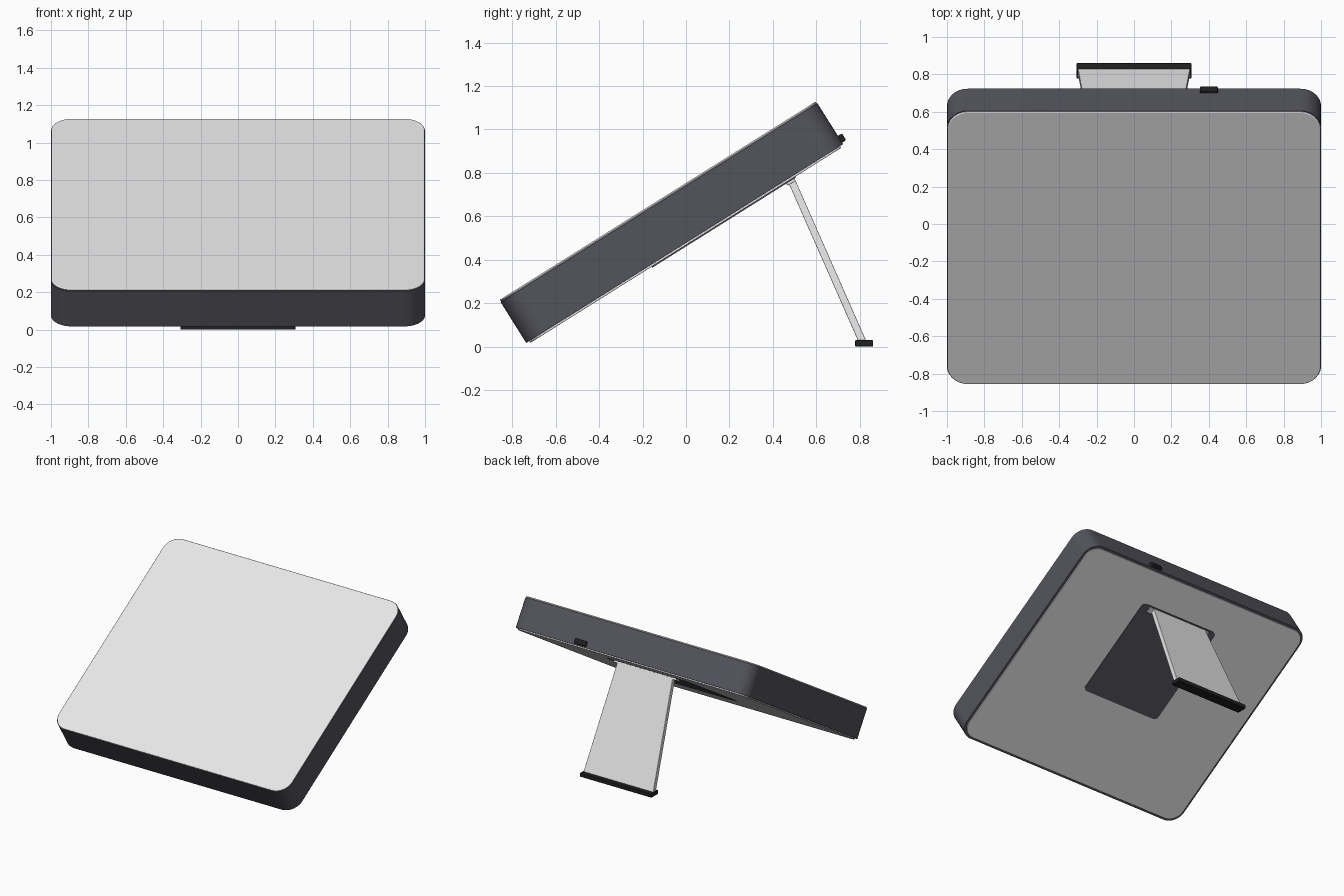
import bpy, bmesh, math
from mathutils import Matrix

if "Cube" in bpy.data.objects:
    bpy.data.objects.remove(bpy.data.objects["Cube"])


def material(name, r, g, b):
    m = bpy.data.materials.new(name)
    m.use_nodes = True
    m.diffuse_color = (r, g, b, 1)
    m.node_tree.nodes["Principled BSDF"].inputs["Base Color"].default_value = (r, g, b, 1)
    return m


light = material("light grey", 0.8, 0.8, 0.8)
dark = material("dark slate", 0.088, 0.088, 0.108)
black = material("black rubber", 0.015, 0.015, 0.015)

# Tilted frame: origin at the centre of the front panel's face
TILT = Matrix.Translation((0, -0.13, 0.672)) @ Matrix.Rotation(math.radians(32.1), 4, "X")


def slab(name, x, y, z, mat, frame, radius=0, soft=0, taper=1):
    """Box over three ranges, with rounded corners in plan, softened rims and a tapered top."""
    bm = bmesh.new()
    bmesh.ops.create_cube(bm, size=1)
    for v in bm.verts:
        v.co = [lo + (c + 0.5) * (hi - lo) for c, (lo, hi) in zip(v.co, (x, y, z))]
        if v.co.z > (z[0] + z[1]) / 2:
            v.co.x *= taper
    if radius:
        upright = [e for e in bm.edges if abs(e.verts[0].co.z - e.verts[1].co.z) > 1e-4]
        bmesh.ops.bevel(bm, geom=upright, offset=radius, segments=12, affect="EDGES", profile=0.5)
    bmesh.ops.recalc_face_normals(bm, faces=bm.faces)
    me = bpy.data.meshes.new(name)
    bm.to_mesh(me)
    bm.free()
    me.materials.append(mat)
    ob = bpy.data.objects.new(name, me)
    bpy.context.collection.objects.link(ob)
    ob.matrix_world = frame
    if soft:
        mod = ob.modifiers.new("soft rim", "BEVEL")
        mod.width, mod.segments = soft, 3
        mod.limit_method, mod.angle_limit = "ANGLE", math.radians(40)
    bpy.ops.object.select_all(action="DESELECT")
    ob.select_set(True)
    bpy.context.view_layer.objects.active = ob
    bpy.ops.object.shade_smooth_by_angle(angle=math.radians(35))
    return ob


def around(half, centre=0):
    return (centre - half, centre + half)


# Main case with its front and back panels
slab("case_body", around(1), around(0.861), (-0.233, -0.011), dark, TILT, 0.11)
slab("front_panel", around(0.998), around(0.859), (-0.011, 0), light, TILT, 0.11, 0.006)
slab("back_panel", around(0.984), around(0.845), (-0.243, -0.233), light, TILT, 0.1, 0.003)

# Mounting plate, hinge and rear socket
slab("mounting_plate", around(0.335), around(0.39, 0.205), (-0.248, -0.243), dark, TILT, 0.03)
slab("hinge_bar", around(0.27), around(0.022, 0.565), (-0.26, -0.247), light, TILT, 0, 0.003)
slab("rear_socket", around(0.048, 0.4), (0.84, 0.883), (-0.225, -0.188), black, TILT, 0, 0.006)

# Folding leg and its rubber foot
LEG = Matrix.Translation((0, 0.816, 0.015)) @ Matrix.Rotation(math.atan2(0.326, 0.74), 4, "X")
slab("stand_leg", around(0.3), around(0.017), (0, 0.822), light, LEG, 0, 0.004, 0.79)
slab("stand_foot", around(0.307), around(0.041, 0.82), (0, 0.03), black, Matrix(), 0, 0.004)
